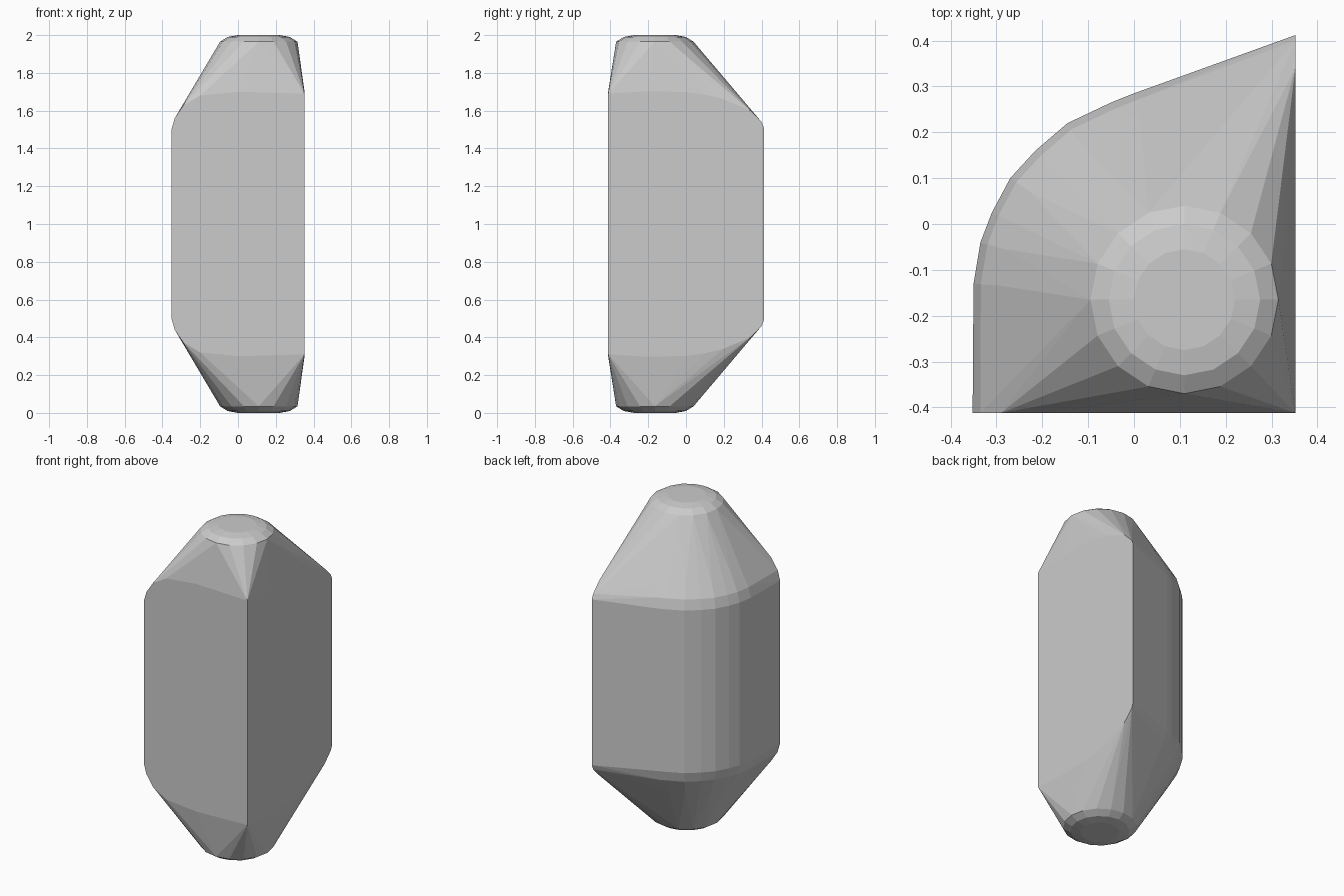
import bpy, bmesh
from math import cos, sin, pi
from mathutils import Vector

if "Cube" in bpy.data.objects:
    bpy.data.objects.remove(bpy.data.objects["Cube"])

# plan curve of the rounded back-left wall
ARC = [(-.35, -.13), (-.335, -.04), (-.31, .025), (-.27, .1), (-.215, .16),
       (-.145, .22), (-.05, .265), (0, .285)]
# top outline of the flat front face (x, z) and flat right face (y, z)
FRONT = [(-.352, 1.5), (-.335, 1.56), (-.29, 1.627), (-.2, 1.68), (0, 1.70), (.2, 1.698), (.352, 1.69)]
RIGHT = [(.412, 1.51), (.40, 1.54), (.34, 1.60), (.2, 1.66), (.1, 1.685), (0, 1.698), (-.2, 1.703)]
CENTRE = Vector((.11, -.165))

points = [(x, -.412, z) for x, z in FRONT] + [(.352, y, z) for y, z in RIGHT]

# rounded shoulder above the curved wall
for p in ARC:
    p = Vector(p)
    inward = (CENTRE - p).normalized()
    for inset, z in ((0, 1.5), (.016, 1.56), (.055, 1.627)):
        q = p + inward * inset
        points.append((q.x, q.y, z))

# small rounded end cap
for radius, z in ((.205, 1.965), (.165, 1.99), (.11, 2.0)):
    for i in range(16):
        a = 2 * pi * i / 16
        points.append((CENTRE.x + radius * cos(a), CENTRE.y + radius * sin(a), z))

# mirror about mid height and wrap in a convex skin
bm = bmesh.new()
for x, y, z in points:
    bm.verts.new((x, y, z))
    bm.verts.new((x, y, 2 - z))
bmesh.ops.convex_hull(bm, input=bm.verts)
bmesh.ops.delete(bm, geom=[v for v in bm.verts if not v.link_faces], context='VERTS')
bmesh.ops.dissolve_limit(bm, angle_limit=.01, verts=bm.verts, edges=bm.edges)
bmesh.ops.recalc_face_normals(bm, faces=bm.faces)

mesh = bpy.data.meshes.new("convex_body")
bm.to_mesh(mesh)
bm.free()
body = bpy.data.objects.new("convex_body", mesh)
bpy.context.collection.objects.link(body)
